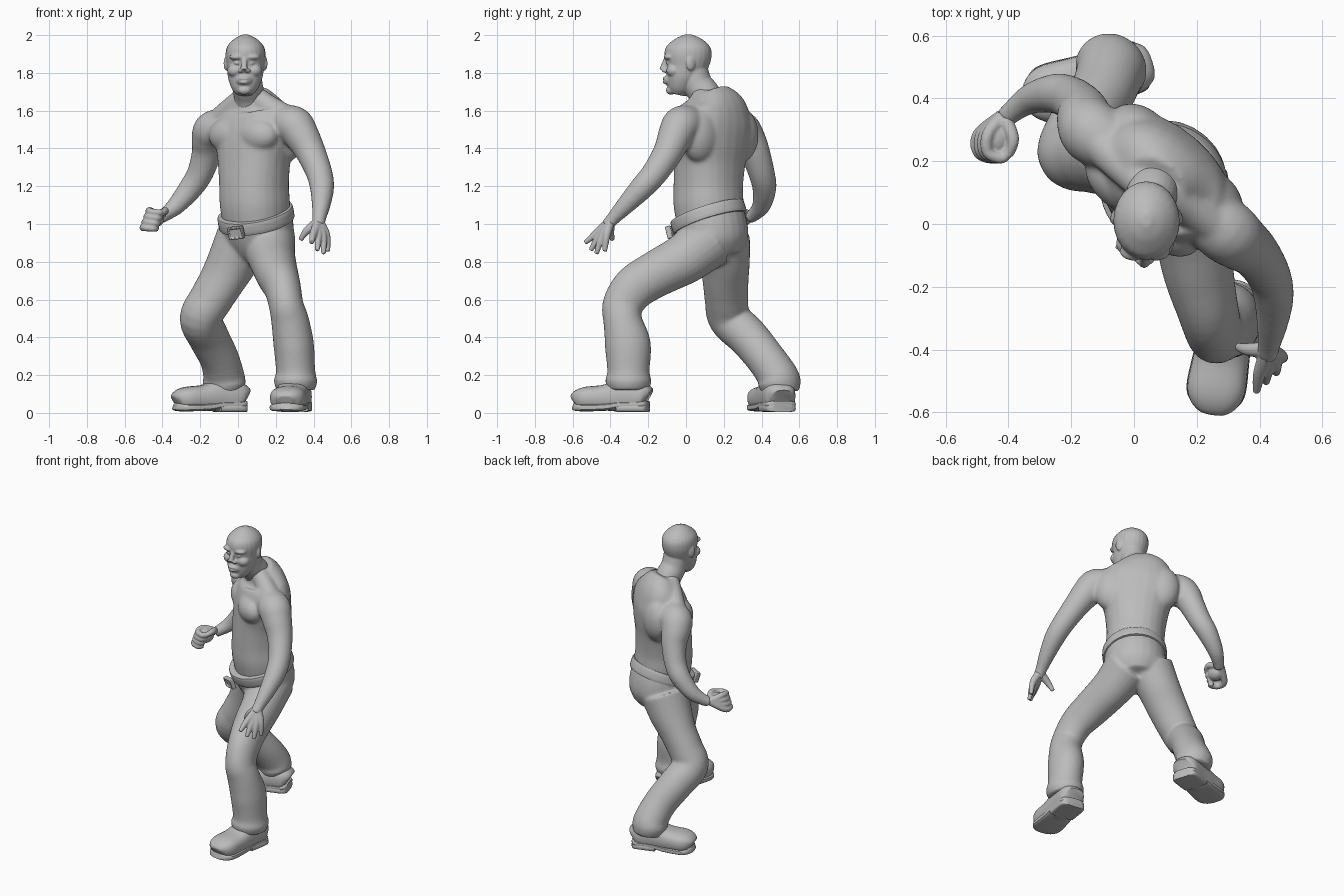
import bpy, bmesh, math
from mathutils import Vector, Matrix

if "Cube" in bpy.data.objects:
    bpy.data.objects.remove(bpy.data.objects["Cube"], do_unlink=True)

grey = bpy.data.materials.new("plain grey")
grey.use_nodes = True
grey.diffuse_color = (0.5, 0.5, 0.5, 1)
grey.node_tree.nodes["Principled BSDF"].inputs["Base Color"].default_value = (0.5, 0.5, 0.5, 1)

ACROSS = Vector((0.74, -0.67, 0))    # chest axis, towards the left shoulder
FORWARD = Vector((-0.67, -0.74, 0))  # direction the chest faces
CHEST_YAW = -0.735
SIDEWAYS = Vector((1, 0, 0))
UP = Vector((0, 0, 1))


def spline(keys, steps):
    """Catmull-Rom interpolation of (x, y, z, half width, half depth) keys."""
    keys = [Vector(k if len(k) == 5 else (*k, k[3])) for k in keys]
    result = []
    for i in range(len(keys) - 1):
        p, q, r, s = (keys[min(max(i + j, 0), len(keys) - 1)] for j in (-1, 0, 1, 2))
        for step in range(steps):
            t = step / steps
            result.append(q + (r - p) * (t / 2) + (p * 2 - q * 5 + r * 4 - s) * (t * t / 2)
                          + (q * 3 - p - r * 3 + s) * (t ** 3 / 2))
    return result + [keys[-1]]


def loft(bm, keys, side, power=2, steps=5, count=24):
    """Closed tube of superellipse rings that follows the keys."""
    rows = spline(keys, steps)
    centres = [Vector(row[:3]) for row in rows]
    rings = []
    for i, row in enumerate(rows):
        along = (centres[min(i + 1, len(rows) - 1)] - centres[max(i - 1, 0)]).normalized()
        wide = (side - along * side.dot(along)).normalized()
        deep = along.cross(wide)
        ring = []
        for k in range(count):
            c, s = math.cos(math.tau * k / count), math.sin(math.tau * k / count)
            c = math.copysign(abs(c) ** (2 / power), c) * row[3]
            s = math.copysign(abs(s) ** (2 / power), s) * row[4]
            ring.append(bm.verts.new(centres[i] + wide * c + deep * s))
        rings.append(ring)
    for low, high in zip(rings, rings[1:]):
        for k in range(count):
            n = (k + 1) % count
            bm.faces.new((low[k], low[n], high[n], high[k]))
    bm.faces.new(rings[0][::-1])
    bm.faces.new(rings[-1])


def ball(bm, centre, radii, yaw=0):
    matrix = Matrix.Translation(centre) @ Matrix.Rotation(yaw, 4, 'Z') @ Matrix.Diagonal((*radii, 1))
    bmesh.ops.create_uvsphere(bm, u_segments=24, v_segments=16, radius=1, matrix=matrix)


def finish(bm, name, voxel=0, relaxing=0):
    """Turn the bmesh into an object; voxel fuses the pieces to one skin."""
    bmesh.ops.recalc_face_normals(bm, faces=bm.faces)
    mesh = bpy.data.meshes.new(name)
    bm.to_mesh(mesh)
    bm.free()
    mesh.materials.append(grey)
    mesh.shade_smooth()
    mesh.set_sharp_from_angle(angle=math.radians(40))
    obj = bpy.data.objects.new(name, mesh)
    bpy.context.collection.objects.link(obj)
    if voxel:
        fuse = obj.modifiers.new("fuse", 'REMESH')
        fuse.mode = 'VOXEL'
        fuse.voxel_size = voxel
        fuse.use_smooth_shade = True
        relax = obj.modifiers.new("relax", 'SMOOTH')
        relax.factor = 0.5
        relax.iterations = relaxing
    return obj


# Torso and shoulder slopes
body = bmesh.new()
loft(body, [(.1, .13, .98, .17, .165), (.09, .12, 1.1, .183, .178), (.085, .118, 1.2, .183, .175),
            (.085, .125, 1.33, .2, .172), (.09, .135, 1.44, .232, .172), (.09, .15, 1.54, .24, .16),
            (.08, .155, 1.62, .19, .13), (.065, .125, 1.69, .1, .09)], ACROSS, 2.2)
loft(body, [(.06, .1, 1.7, .055), (.16, .06, 1.625, .06), (.26, -.005, 1.565, .065)], FORWARD)
loft(body, [(.05, .11, 1.69, .055), (-.05, .2, 1.6, .06), (-.12, .27, 1.53, .065)], FORWARD)

# Broad chest and shoulder blade muscles
chest = Vector((.09, .135, 1.47))
for sign in (-1, 1):
    ball(body, chest + FORWARD * .09 + ACROSS * sign * .1, (.13, .085, .095), CHEST_YAW)
    ball(body, chest - FORWARD * .06 + ACROSS * sign * .15, (.12, .09, .15), CHEST_YAW)

# Arms
loft(body, [(.2, .05, 1.53, .09), (.29, -.02, 1.525, .103), (.335, -.055, 1.47, .094),
            (.385, -.095, 1.38, .08), (.43, -.165, 1.27, .07), (.445, -.235, 1.19, .064),
            (.44, -.32, 1.1, .05), (.43, -.385, 1.03, .037), (.425, -.42, .99, .035)], FORWARD)
loft(body, [(-.05, .24, 1.52, .09), (-.13, .29, 1.5, .102), (-.155, .33, 1.45, .092),
            (-.165, .365, 1.38, .08), (-.2, .4, 1.27, .07), (-.25, .415, 1.19, .064),
            (-.325, .4, 1.1, .05), (-.385, .36, 1.05, .037), (-.41, .335, 1.035, .035)], FORWARD)
finish(body, "bare_torso_and_arms", .009, 14)

# Open left hand: knuckle and tip of each finger, then the thumb
hand = bmesh.new()
for knuckle, tip in (((.4, -.475, .95), (.39, -.535, .9)), ((.425, -.46, .935), (.42, -.505, .86)),
                     ((.45, -.445, .93), (.453, -.475, .842)), ((.468, -.42, .94), (.476, -.43, .855)),
                     ((.365, -.4, .965), (.33, -.39, .915))):
    loft(hand, [(.428, -.4, 1.015, .027), (*knuckle, .021), (*tip, .012)], ACROSS, count=12)
finish(hand, "left_hand", .005, 3)

# Clenched right hand
fist = bmesh.new()
ball(fist, (-.435, .275, 1.03), (.045, .06, .046))
for i in range(4):
    z, lean = 1.07 - .028 * i, -.01 * i
    loft(fist, [(-.42, .34, 1.04, .025), (-.465 + lean, .285, z, .02), (-.465 + lean, .228, z - .005, .019),
                (-.42 + lean, .21, z - .01, .018), (-.4 + lean, .235, z - .01, .016)], UP, count=12)
loft(fist, [(-.41, .33, 1.05, .025), (-.385, .27, 1.07, .02), (-.4, .22, 1.06, .016)], UP, count=12)
finish(fist, "right_fist", .005, 4)

# Head and neck
head = bmesh.new()
loft(head, [(.07, .14, 1.6, .08), (.06, .105, 1.68, .082), (.05, .06, 1.74, .08),
            (.045, .035, 1.82, .08)], SIDEWAYS)
loft(head, [(.035, -.045, 1.685, .042), (.035, -.038, 1.715, .068, .062), (.037, -.022, 1.77, .09, .086),
            (.04, 0, 1.83, .098, .11), (.04, .01, 1.89, .106, .125), (.04, .012, 1.94, .097, .115),
            (.04, .012, 1.98, .06, .07), (.04, .012, 2.003, .015, .02)], SIDEWAYS)

# Face: nose, mouth and chin in the middle, paired features either side
loft(head, [(.034, -.1, 1.88, .014), (.033, -.116, 1.84, .016), (.032, -.122, 1.815, .02)], SIDEWAYS)
ball(head, (.033, -.085, 1.762), (.045, .033, .032))
for z, width in ((1.77, .03), (1.751, .026)):
    ball(head, (.032, -.107, z), (width, .017, .01))
ball(head, (.034, -.08, 1.708), (.036, .026, .024))
for sign in (-1, 1):
    ball(head, (.033 + sign * .018, -.111, 1.812), (.015, .017, .012))
    ball(head, (.035 + sign * .036, -.087, 1.884), (.045, .03, .018))
    ball(head, (.033 + sign * .037, -.089, 1.852), (.018, .016, .01))
    ball(head, (.035 + sign * .05, -.062, 1.812), (.042, .042, .036))
    ball(head, (.04 + sign * .101, .025, 1.85), (.013, .026, .038), sign * .35)
finish(head, "head", .005, 5)

# Trousers: tilted pelvis, then the forward and the trailing leg
waist = Vector((.095, .12, 1.035))
tilt = Vector((-.17, -.29, .94)).normalized()
trousers = bmesh.new()
loft(trousers, [(*(waist + tilt * h), a, b) for h, a, b in
                ((-.23, .11, .11), (-.17, .172, .16), (-.09, .192, .184), (.01, .19, .193))], ACROSS)
loft(trousers, [(.155, .13, .92, .15), (.18, 0, .82, .125, .135), (.205, -.15, .74, .113, .124),
                (.235, -.27, .665, .098, .118), (.255, -.335, .57, .092, .108),
                (.275, -.335, .49, .1, .103), (.295, -.308, .36, .107, .122),
                (.305, -.305, .22, .104, .112), (.305, -.305, .17, .116, .123),
                (.305, -.305, .12, .102, .107)], SIDEWAYS)
loft(trousers, [(.03, .19, .92, .15), (-.03, .205, .8, .134), (-.085, .21, .7, .127, .116),
                (-.145, .215, .6, .12, .11), (-.197, .23, .5, .112), (-.155, .33, .4, .108),
                (-.1, .42, .29, .104), (-.076, .482, .2, .11, .107), (-.073, .495, .16, .118, .11),
                (-.07, .5, .11, .1)], ACROSS)
finish(trousers, "trousers", .009, 10)

# Belt
belt = bmesh.new()
loft(belt, [(*(waist + tilt * h), r, r + .003) for h, r in
            ((-.033, .192), (-.027, .201), (.027, .201), (.033, .192))], ACROSS, steps=3, count=48)
finish(belt, "belt")

# Buckle: a frame with a sunken middle
buckle = bmesh.new()
bmesh.ops.create_cube(buckle, size=1, matrix=Matrix.Diagonal((.085, .03, .066, 1)))
front = min(buckle.faces, key=lambda face: face.calc_center_median().y)
bmesh.ops.inset_region(buckle, faces=[front], thickness=.013)
bmesh.ops.inset_region(buckle, faces=[front], thickness=.002, depth=-.01)
plate = finish(buckle, "belt_buckle")
plate.location = (-.01, -.075, .953)
plate.rotation_euler = (math.radians(17), math.radians(-6), math.radians(-25))
edge = plate.modifiers.new("soft_edges", 'BEVEL')
edge.width = .004
edge.segments = 2


def shoe(name, heel, toe):
    """Boot upper, sole and heel block between two ground points."""
    start, reach = Vector((*heel, 0)), Vector((*toe, 0)) - Vector((*heel, 0))
    side = reach.cross(UP).normalized()

    def strip(bm, rows, power):
        loft(bm, [(*(start + reach * s + UP * z), w, h) for s, z, w, h in rows], side, power)

    upper = bmesh.new()
    strip(upper, ((.01, .075, .055, .05), (.08, .085, .082, .075), (.36, .09, .086, .085),
                  (.6, .08, .09, .068), (.83, .076, .093, .062), (.95, .068, .072, .05),
                  (.99, .06, .04, .03)), 2.6)
    finish(upper, name + "_upper")
    sole = bmesh.new()
    strip(sole, ((0, .045, .055, .018), (.07, .045, .083, .018), (.35, .043, .085, .018),
                 (.55, .032, .09, .02), (.83, .028, .095, .02), (.95, .03, .073, .02),
                 (1, .035, .035, .018)), 4)
    strip(sole, ((0, .025, .055, .02), (.07, .025, .083, .02), (.4, .025, .084, .02)), 5)
    finish(sole, name + "_sole")


shoe("left_shoe", (.315, -.2), (.25, -.595))
shoe("right_shoe", (.035, .51), (-.335, .395))
